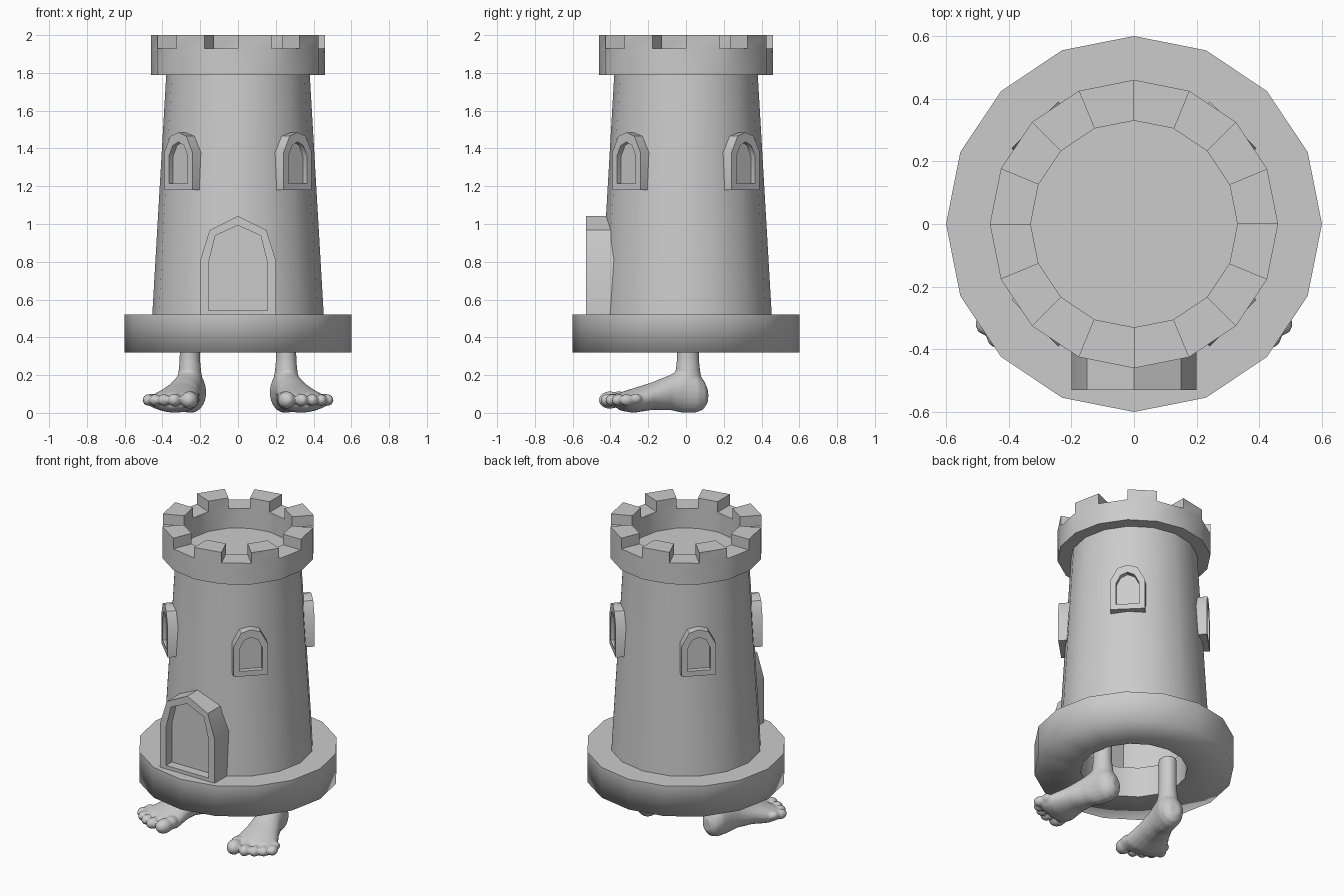
import bpy, bmesh, math
from mathutils import Matrix, Vector

if "Cube" in bpy.data.objects:
    bpy.data.objects.remove(bpy.data.objects["Cube"])

SIDES = 16
stone = bpy.data.materials.new("grey_stone")
stone.diffuse_color = (0.6, 0.6, 0.6, 1)
stone.use_nodes = True
stone.node_tree.nodes["Principled BSDF"].inputs["Base Color"].default_value = stone.diffuse_color


def finish(name, bm, angle=40):
    bmesh.ops.recalc_face_normals(bm, faces=bm.faces)
    me = bpy.data.meshes.new(name)
    bm.to_mesh(me)
    bm.free()
    me.materials.append(stone)
    ob = bpy.data.objects.new(name, me)
    bpy.context.collection.objects.link(ob)
    bpy.ops.object.select_all(action='DESELECT')
    ob.select_set(True)
    bpy.context.view_layer.objects.active = ob
    if angle:
        bpy.ops.object.shade_smooth_by_angle(angle=math.radians(angle))
    else:
        bpy.ops.object.shade_smooth()
    return ob


def polar(r, i, z):
    a = 2 * math.pi * i / SIDES
    return (r * math.cos(a), r * math.sin(a), z)


def lathe(bm, profile, closed=False):
    rings = [[bm.verts.new(polar(r, i, z)) for i in range(SIDES)] for r, z in profile]
    pairs = list(zip(rings, rings[1:])) + ([(rings[-1], rings[0])] if closed else [])
    for a, b in pairs:
        for i in range(SIDES):
            j = (i + 1) % SIDES
            bm.faces.new((a[i], a[j], b[j], b[i]))
    return rings


# Base ring: soft lower edge, crisp upper and inner edges
bm = bmesh.new()
lathe(bm, [(0.32, 0.32), (0.6, 0.32), (0.6, 0.52), (0.32, 0.52)], closed=True)
for e in bm.edges:
    p, q = (v.co for v in e.verts)
    if abs(p.z - q.z) < 1e-4 and (p.z > 0.4 or p.xy.length < 0.4) and abs(p.xy.length - q.xy.length) < 1e-4:
        e.smooth = False
finish("base_ring", bm, 0)

# Tapered tower wall
bm = bmesh.new()
lathe(bm, [(0.455, 0.5), (0.38, 1.79)])
finish("tower_wall", bm)

# Battlement ring: every other segment is raised as a merlon
bm = bmesh.new()
R0, R1, Z0, ZG, ZT, ZF = 0.33, 0.46, 1.79, 1.93, 2.0, 1.80


def quad(*pts):
    bm.faces.new([bm.verts.new(p) for p in pts])


for i in range(SIDES):
    j = i + 1
    top = ZT if i % 2 == 0 else ZG
    quad(polar(R1, i, Z0), polar(R1, j, Z0), polar(R1, j, ZG), polar(R1, i, ZG))
    quad(polar(R0, j, Z0), polar(R0, i, Z0), polar(R0, i, ZG), polar(R0, j, ZG))
    quad(polar(R0, i, top), polar(R1, i, top), polar(R1, j, top), polar(R0, j, top))
    quad(polar(R0, j, Z0), polar(R1, j, Z0), polar(R1, i, Z0), polar(R0, i, Z0))
    if top == ZT:
        quad(polar(R1, i, ZG), polar(R1, j, ZG), polar(R1, j, ZT), polar(R1, i, ZT))
        quad(polar(R0, j, ZG), polar(R0, i, ZG), polar(R0, i, ZT), polar(R0, j, ZT))
        for k in (i, j):
            quad(polar(R0, k, ZG), polar(R1, k, ZG), polar(R1, k, ZT), polar(R0, k, ZT))
bmesh.ops.remove_doubles(bm, verts=bm.verts, dist=1e-4)
finish("battlements", bm)

# Roof floor inside the battlements
bm = bmesh.new()
bm.faces.new([bm.verts.new(polar(0.335, i, ZF)) for i in range(SIDES)])
finish("roof_floor", bm)


# Pointed arch frame with a recessed panel
def arch(w, s, z):
    return [(-w, z[0]), (w, z[0]), (w, z[1]), (s, z[2]), (0, z[3]), (-s, z[2]), (-w, z[1])]


def arch_frame(name, outer, inner, front, back, recess, z, turn):
    bm = bmesh.new()
    loops = [[bm.verts.new((x, y, h + z)) for x, h in pts] for pts, y in
             ((outer, -back), (outer, -front), (inner, -front), (inner, -front + recess))]
    n = len(outer)
    for a, b in zip(loops, loops[1:]):
        for i in range(n):
            j = (i + 1) % n
            bm.faces.new((a[i], a[j], b[j], b[i]))
    bm.faces.new(loops[0])
    bm.faces.new(loops[-1])
    bm.transform(Matrix.Rotation(turn, 4, 'Z'))
    finish(name, bm)


arch_frame("door", arch(0.2, 0.15, (0, 0.29, 0.45, 0.525)),
           arch(0.155, 0.12, (0.025, 0.28, 0.42, 0.475)), 0.53, 0.33, 0.06, 0.518, 0)
for k in range(4):
    arch_frame("window_%d" % (k + 1), arch(0.105, 0.06, (0, 0.2, 0.285, 0.305)),
               arch(0.07, 0.042, (0.035, 0.18, 0.235, 0.255)),
               0.447, 0.36, 0.032, 1.18, math.radians(45 + 90 * k))

# Bare feet, modelled in a local frame: u forward, v outward
ang = math.radians(15)
F = Vector((math.sin(ang), -math.cos(ang), 0))
L = Vector((math.cos(ang), math.sin(ang), 0))
O = Vector((0.255, 0.01, 0))


def loc(u, v, z):
    return O + F * u + L * v + Vector((0, 0, z))


bm = bmesh.new()


def loft(sections):
    for a, b in zip(sections, sections[1:]):
        for i in range(len(a)):
            j = (i + 1) % len(a)
            bm.faces.new((a[i], a[j], b[j], b[i]))
    bm.faces.new(sections[0][::-1])
    bm.faces.new(sections[-1])


CIRC = [(math.cos(t * math.pi / 10), math.sin(t * math.pi / 10)) for t in range(20)]
# foot body: distance forward, half width, sole height, upper height
body = [(-0.105, 0.035, 0.05, 0.13), (-0.08, 0.065, 0.015, 0.18), (-0.04, 0.08, 0.0, 0.22),
        (0.03, 0.08, 0.0, 0.235), (0.1, 0.085, 0.015, 0.2), (0.2, 0.105, 0.015, 0.16),
        (0.3, 0.135, 0.0, 0.13), (0.36, 0.14, 0.01, 0.11), (0.385, 0.125, 0.03, 0.095)]
loft([[bm.verts.new(loc(u, w * c, (a + b) / 2 + (b - a) / 2 * s)) for c, s in CIRC]
      for u, w, a, b in body])
# ankle and leg: height, radius
leg = [(0.1, 0.07), (0.17, 0.068), (0.22, 0.06), (0.28, 0.054), (0.48, 0.054)]
loft([[bm.verts.new(loc(r * 1.1 * c, r * s, z)) for c, s in CIRC] for z, r in leg])
# toes: forward, outward, radius
toes = [(0.4, -0.105, 0.046), (0.425, -0.03, 0.035), (0.418, 0.03, 0.032),
        (0.4, 0.083, 0.031), (0.37, 0.128, 0.031)]
axes = Matrix((F, L, Vector((0, 0, 1)))).transposed().to_4x4()
for u, v, r in toes:
    for du, k, z in ((0, 1, 0.068), (-0.05, 0.85, 0.075)):
        m = Matrix.Translation(loc(u + du, v, z)) @ axes @ Matrix.Diagonal((1.3 * k, k, k, 1))
        bmesh.ops.create_uvsphere(bm, u_segments=16, v_segments=10, radius=r, matrix=m)
feet = finish("feet", bm, 0)
remesh = feet.modifiers.new("blend", 'REMESH')
remesh.mode = 'VOXEL'
remesh.voxel_size = 0.008
remesh.use_smooth_shade = True
soft = feet.modifiers.new("soften", 'SMOOTH')
soft.factor = 0.5
soft.iterations = 5
feet.modifiers.new("mirror", 'MIRROR').use_axis = (True, False, False)
